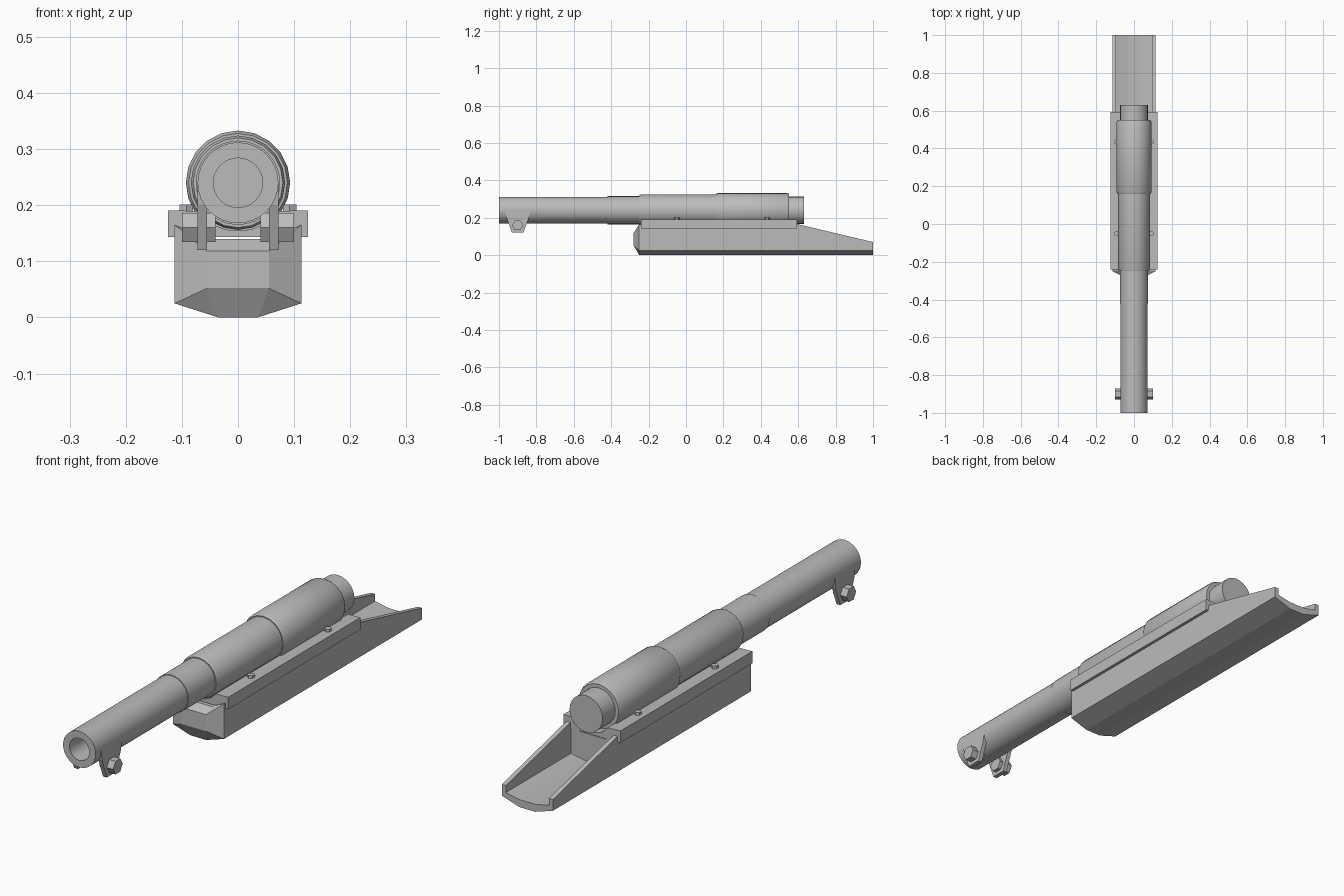
import bpy, bmesh, math
from mathutils import Matrix

cube = bpy.data.objects.get("Cube")
if cube:
    bpy.data.objects.remove(cube, do_unlink=True)

GREY = (0.5, 0.5, 0.5, 1.0)
steel = bpy.data.materials.new("grey_steel")
steel.use_nodes = True
steel.diffuse_color = GREY
steel.node_tree.nodes["Principled BSDF"].inputs["Base Color"].default_value = GREY

AXIS_Z = 0.24  # height of the barrel axis


def finish(bm, name, smooth=False):
    """Turn a bmesh into a named, coloured object."""
    bmesh.ops.remove_doubles(bm, verts=bm.verts, dist=0.0002)
    bmesh.ops.recalc_face_normals(bm, faces=bm.faces)
    mesh = bpy.data.meshes.new(name)
    bm.to_mesh(mesh)
    bm.free()
    obj = bpy.data.objects.new(name, mesh)
    bpy.context.collection.objects.link(obj)
    mesh.materials.append(steel)
    if smooth:
        bpy.ops.object.select_all(action='DESELECT')
        obj.select_set(True)
        bpy.context.view_layer.objects.active = obj
        bpy.ops.object.shade_smooth_by_angle(angle=math.radians(32))
    return obj


def loft(name, sections, smooth=False):
    """Skin matching closed outlines and cap both ends."""
    bm = bmesh.new()
    rings = [[bm.verts.new(p) for p in s] for s in sections]
    n = len(rings[0])
    for a, b in zip(rings, rings[1:]):
        for i in range(n):
            j = (i + 1) % n
            bm.faces.new((a[i], a[j], b[j], b[i]))
    bm.faces.new(rings[0])
    bm.faces.new(rings[-1])
    return finish(bm, name, smooth)


def lathe(name, profile, sides):
    """Revolve (radius, y) points around the barrel axis."""
    turns = [2 * math.pi * i / sides for i in range(sides)]
    return loft(name, [[(r * math.sin(t), y, AXIS_Z + r * math.cos(t)) for t in turns]
                       for r, y in profile], True)


def at_y(y, outline):
    return [(x, y, z) for x, z in outline]


def mirrored(half):
    """Complete a right-hand outline with its left-hand copy."""
    return half + [(-x, z) for x, z in reversed(half)]


def hex_bolt(name, radius, depth, centre, axis):
    bm = bmesh.new()
    bmesh.ops.create_cone(bm, cap_ends=True, segments=6, radius1=radius,
                          radius2=radius, depth=depth)
    turn = Matrix.Rotation(math.radians(90), 4, 'Y') if axis == 'X' else Matrix()
    bmesh.ops.transform(bm, matrix=Matrix.Translation(centre) @ turn, verts=bm.verts)
    return finish(bm, name)


# Barrel with open bore, and its thicker root
lathe("barrel", [(0.044, -0.4), (0.044, -1), (0.072, -1), (0.072, -0.42),
                 (0.075, -0.42), (0.075, -0.24)], 32)
# Stepped sleeves and breech plug
lathe("front_sleeve", [(0.074, -0.25), (0.08, -0.25), (0.084, -0.24), (0.084, 0.17)], 20)
lathe("rear_sleeve", [(0.08, 0.16), (0.088, 0.16), (0.093, 0.17),
                      (0.093, 0.54), (0.088, 0.55), (0.07, 0.55)], 20)
lathe("breech_plug", [(0.073, 0.54), (0.073, 0.63)], 24)

# Cradle body with a chamfered nose
body = mirrored([(0.035, 0), (0.113, 0.025), (0.113, 0.165), (0.06, 0.14)])
nose = mirrored([(0.055, 0.052), (0.055, 0.052), (0.055, 0.118), (0.055, 0.118)])
loft("cradle_body", [at_y(-0.28, nose), at_y(-0.25, body), at_y(0.59, body)])


# Open trough behind the cradle, with sloping walls
def trough(top):
    return mirrored([(0.035, 0), (0.113, 0.025), (0.113, top), (0.095, top),
                     (0.095, 0.042), (0.035, 0.03)])


loft("rear_trough", [at_y(0.59, trough(0.167)), at_y(1, trough(0.07))])

# Saddle with a hollow that fits the sleeves
arc = [(0.086 * math.sin(math.radians(a)), AXIS_Z - 0.086 * math.cos(math.radians(a)))
       for a in range(54, 0, -9)]
saddle = mirrored([(0.06, 0.143), (0.125, 0.143), (0.125, 0.191)] + arc)
loft("saddle", [at_y(-0.24, saddle), at_y(0.593, saddle)], True)

# Muzzle lugs and bolts, mirrored left and right
lug = [(-0.965, 0.24), (-0.96, 0.2), (-0.93, 0.12),
       (-0.87, 0.12), (-0.84, 0.2), (-0.835, 0.24)]
for side, s in (("left", 1), ("right", -1)):
    loft(side + "_muzzle_lug", [[(s * x, y, z) for y, z in lug] for x in (0.055, 0.072)])
    hex_bolt(side + "_lug_bolt", 0.03, 0.06, (s * 0.07, -0.9, 0.16), 'X')
    for end, y in (("front", -0.05), ("rear", 0.435)):
        hex_bolt(f"{side}_{end}_saddle_bolt", 0.014, 0.02, (s * 0.092, y, 0.191), 'Z')
